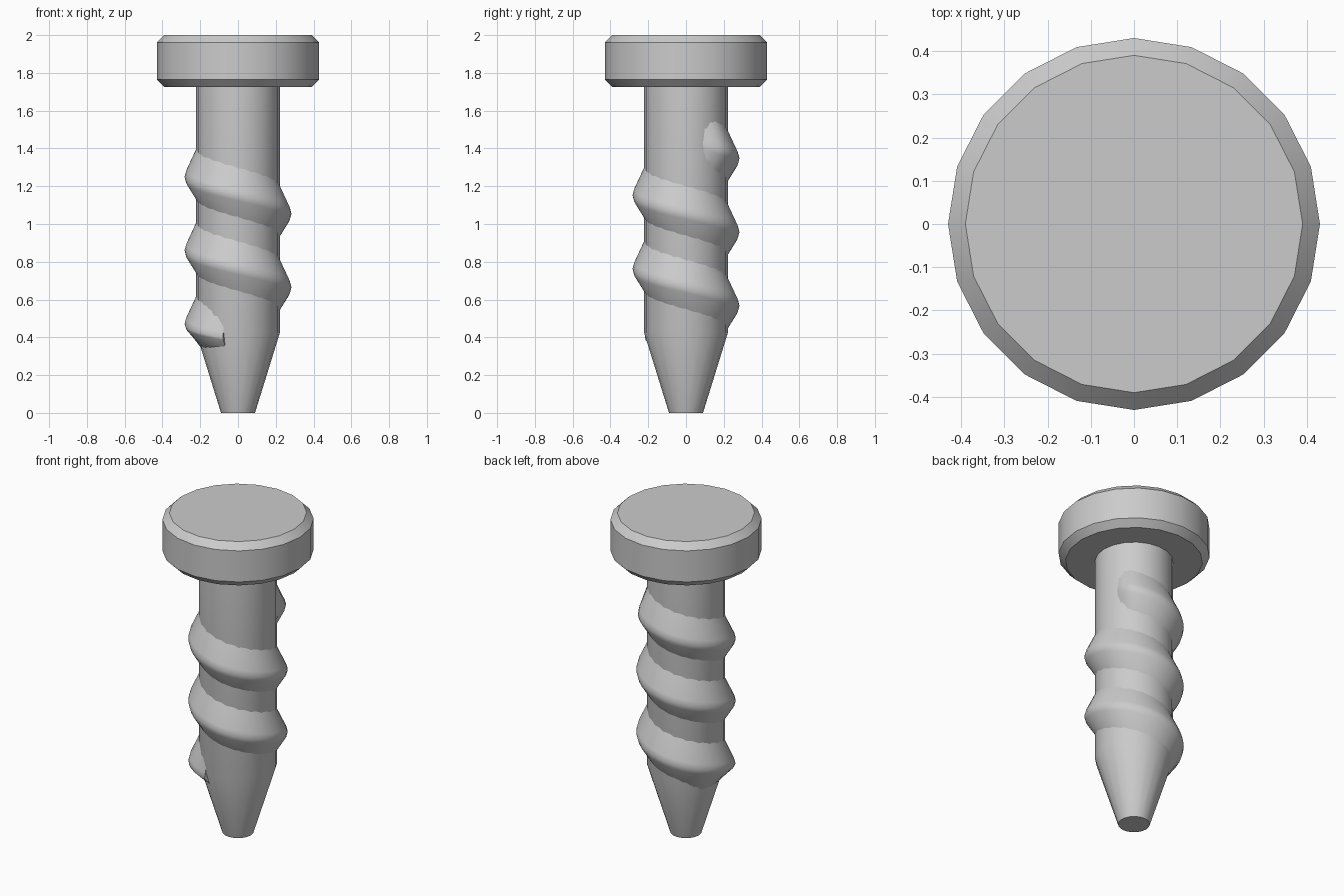
import bpy
import math

if "Cube" in bpy.data.objects:
    bpy.data.objects.remove(bpy.data.objects["Cube"])

SIDES = 20


def make_object(name, verts, faces, angle=30):
    mesh = bpy.data.meshes.new(name)
    mesh.from_pydata(verts, [], faces)
    obj = bpy.data.objects.new(name, mesh)
    bpy.context.collection.objects.link(obj)
    bpy.ops.object.select_all(action='DESELECT')
    obj.select_set(True)
    bpy.context.view_layer.objects.active = obj
    bpy.ops.object.mode_set(mode='EDIT')
    bpy.ops.mesh.select_all(action='SELECT')
    bpy.ops.mesh.normals_make_consistent(inside=False)
    bpy.ops.object.mode_set(mode='OBJECT')
    bpy.ops.object.shade_smooth_by_angle(angle=math.radians(angle))
    return obj


def bridge(rings, n):
    """Quads between successive closed rings of n points, plus end caps."""
    faces = [(a * n + i, a * n + (i + 1) % n, (a + 1) * n + (i + 1) % n, (a + 1) * n + i)
             for a in range(rings - 1) for i in range(n)]
    faces.append(tuple(range(n)))
    faces.append(tuple(range((rings - 1) * n, rings * n)))
    return faces


def lathe(name, profile):
    verts = [(r * math.cos(2 * math.pi * i / SIDES), r * math.sin(2 * math.pi * i / SIDES), z)
             for r, z in profile for i in range(SIDES)]
    return make_object(name, verts, bridge(len(profile), SIDES), 25)


# Bevelled disc head
lathe("screw_head", [(0.39, 1.725), (0.43, 1.765), (0.43, 1.96), (0.39, 2.0)])

# Straight shank with a blunt tapered tip
lathe("screw_shank", [(0.09, 0.0), (0.222, 0.425), (0.222, 1.74)])

# Helical thread: (radius, height offset) section swept downward in angle
section = [(0.19, -0.165), (0.275, -0.03), (0.283, 0.0), (0.275, 0.03), (0.19, 0.21)]
start, end, step = 250, -700, 10
count = (start - end) // step + 1
verts = []
for k in range(count):
    deg = start - k * step
    a = math.radians(deg)
    z = 0.47 + (180 - deg) / 360 * 0.39
    low = min(1.0, 0.3 + k / 14)                    # lower flank grows in at the tip
    rise = min(1.0, 0.45 + k / 6, 0.2 + (count - 1 - k) / 3)
    for r, dz in section:
        r = 0.19 + (r - 0.19) * rise
        dz = dz * low if dz < 0 else dz
        verts.append((r * math.cos(a), r * math.sin(a), z + dz))
make_object("screw_thread", verts, bridge(count, len(section)), 50)
